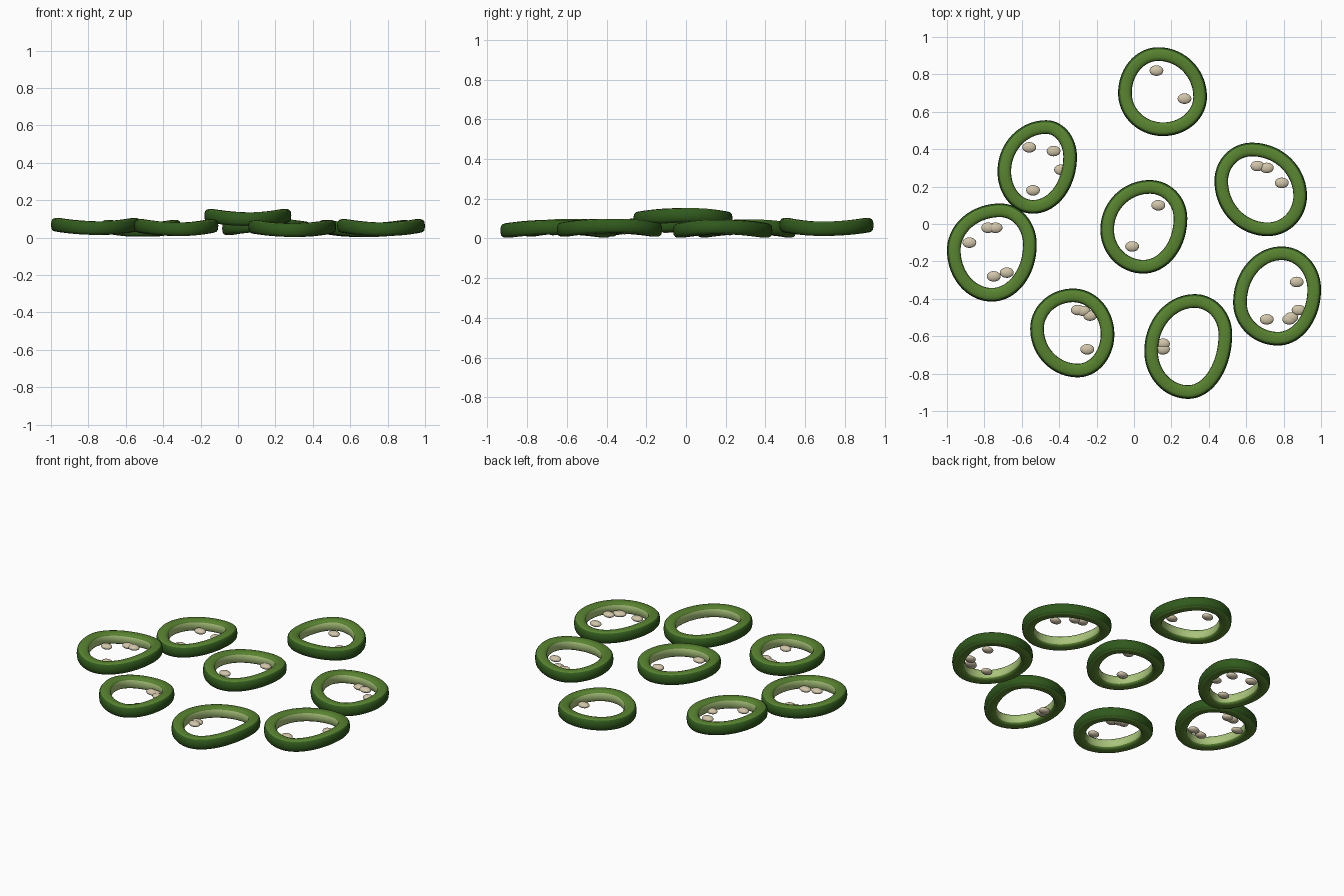
import bpy
import math
from mathutils import Vector

cube = bpy.data.objects.get("Cube")
if cube:
    bpy.data.objects.remove(cube, do_unlink=True)


def material(name, color):
    mat = bpy.data.materials.new(name)
    mat.use_nodes = True
    mat.diffuse_color = (*color, 1)
    mat.node_tree.nodes["Principled BSDF"].inputs["Base Color"].default_value = (*color, 1)
    return mat


SKIN = material("dark green skin", (0.03, 0.1, 0.012))
FLESH = material("green flesh", (0.1, 0.23, 0.03))
INNER = material("pale green inner wall", (0.4, 0.55, 0.2))
SEED = material("cream seed", (0.64, 0.56, 0.4))

# Wall cross-section: distance inward from the outline, height, material of the next strip
PROFILE = [
    (0.011, -0.032, 0), (0.003, -0.022, 0), (0, 0, 0), (0.003, 0.022, 0),
    (0.011, 0.032, 1), (0.022, 0.036, 1), (0.05, 0.036, 1), (0.064, 0.032, 1),
    (0.071, 0.024, 2), (0.073, 0, 2), (0.071, -0.024, 1),
    (0.064, -0.032, 1), (0.05, -0.036, 1), (0.022, -0.036, 1),
]
STEPS = 72
WARP = 0.009


def finish(obj, angle):
    bpy.ops.object.select_all(action="DESELECT")
    obj.select_set(True)
    bpy.context.view_layer.objects.active = obj
    bpy.ops.object.shade_smooth_by_angle(angle=math.radians(angle))


def outline(right, top, left, bottom):
    """Closed loop of four elliptic arcs joining the extreme points."""
    points = []
    for i in range(STEPS):
        a = math.tau * i / STEPS
        c, s = math.cos(a), math.sin(a)
        side = right if c >= 0 else left
        cap = top if s >= 0 else bottom
        points.append(Vector((cap[0] + (side[0] - cap[0]) * abs(c),
                              side[1] + (cap[1] - side[1]) * abs(s))))
    return points


def slice_ring(name, right, top, left, bottom, z, seeds, seed_drop=0.016, turn=0):
    # Warped ring wall swept along the outline
    loop = outline(right, top, left, bottom)
    count = len(PROFILE)
    verts, faces, slots = [], [], []
    for i, p in enumerate(loop):
        tangent = (loop[(i + 1) % STEPS] - loop[i - 1]).normalized()
        inward = Vector((-tangent.y, tangent.x))
        bend = WARP * math.cos(2 * math.tau * i / STEPS + turn)
        for depth, height, slot in PROFILE:
            q = p + inward * depth
            verts.append((q.x, q.y, z + bend + height))
        nxt = (i + 1) % STEPS
        for j, (depth, height, slot) in enumerate(PROFILE):
            k = (j + 1) % count
            faces.append((i * count + j, nxt * count + j, nxt * count + k, i * count + k))
            slots.append(slot)
    mesh = bpy.data.meshes.new(name)
    mesh.from_pydata(verts, [], faces)
    for mat in (SKIN, FLESH, INNER):
        mesh.materials.append(mat)
    mesh.polygons.foreach_set("material_index", slots)
    ring = bpy.data.objects.new(name, mesh)
    bpy.context.collection.objects.link(ring)
    finish(ring, 50)

    # Flat oval seeds inside the ring
    for n, (x, y) in enumerate(seeds, 1):
        bpy.ops.mesh.primitive_uv_sphere_add(segments=20, ring_count=12, radius=1,
                                             location=(x, y, z - seed_drop))
        seed = bpy.context.object
        seed.name = f"{name}_seed_{n}"
        seed.scale = (0.037, 0.028, 0.017)
        seed.data.materials.append(SEED)
        finish(seed, 60)


slice_ring("back_slice", (0.39, 0.68), (0.13, 0.945), (-0.085, 0.7), (0.155, 0.47),
           0.058, [(0.12, 0.82), (0.27, 0.67)], turn=math.pi)
slice_ring("back_right_slice", (-0.305, 0.36), (-0.47, 0.555), (-0.73, 0.28), (-0.54, 0.055),
           0.05, [(-0.56, 0.41), (-0.43, 0.39), (-0.39, 0.29), (-0.54, 0.18)])
slice_ring("right_slice", (-0.52, -0.11), (-0.715, 0.11), (-1, -0.14), (-0.76, -0.415),
           0.06, [(-0.88, -0.1), (-0.78, -0.02), (-0.74, -0.02), (-0.75, -0.28), (-0.68, -0.26)])
slice_ring("middle_slice", (0.285, 0.03), (0.085, 0.235), (-0.18, -0.03), (0.05, -0.265),
           0.108, [(0.13, 0.1), (-0.01, -0.12)], seed_drop=0)
slice_ring("back_left_slice", (0.925, 0.15), (0.63, 0.435), (0.43, 0.23), (0.715, -0.065),
           0.049, [(0.66, 0.31), (0.71, 0.3), (0.79, 0.22)])
slice_ring("left_slice", (1, -0.35), (0.79, -0.12), (0.53, -0.42), (0.77, -0.65), 0.054,
           [(0.87, -0.31), (0.88, -0.46), (0.84, -0.5), (0.83, -0.51), (0.71, -0.51)])
slice_ring("front_left_slice", (0.525, -0.59), (0.325, -0.375), (0.055, -0.68), (0.29, -0.935),
           0.049, [(0.155, -0.64), (0.155, -0.67)])
slice_ring("front_right_slice", (-0.105, -0.59), (-0.325, -0.345), (-0.555, -0.56), (-0.3, -0.82),
           0.054, [(-0.3, -0.46), (-0.27, -0.465), (-0.235, -0.49), (-0.25, -0.67)])
